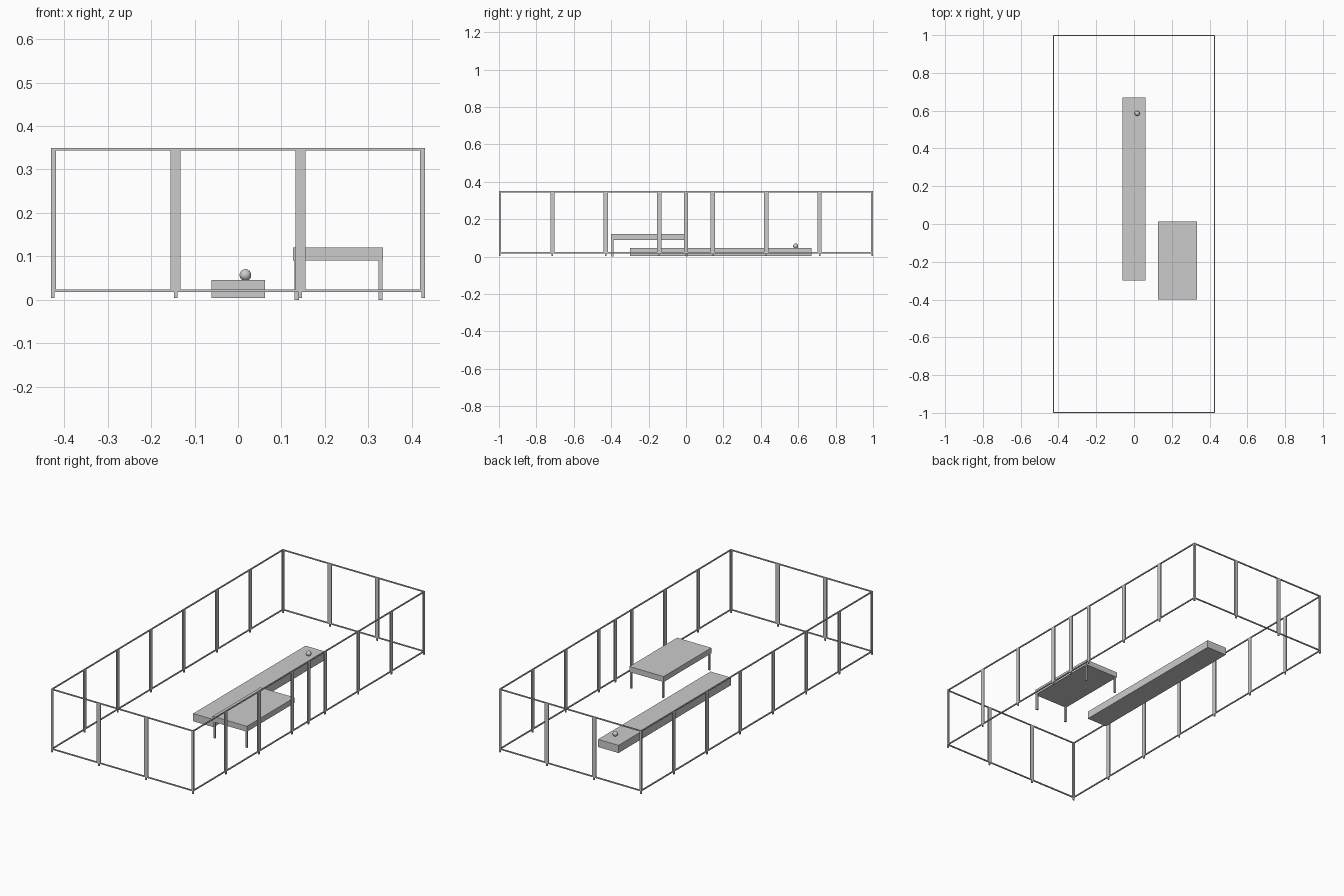
import bpy

if "Cube" in bpy.data.objects:
    bpy.data.objects.remove(bpy.data.objects["Cube"])

grey = bpy.data.materials.new("plain grey")
grey.use_nodes = True
grey.diffuse_color = (0.6, 0.6, 0.6, 1)
grey.node_tree.nodes["Principled BSDF"].inputs["Base Color"].default_value = (0.6, 0.6, 0.6, 1)


def box(name, x, y, z):
    """Box spanning the given (low, high) ranges."""
    spans = (x, y, z)
    bpy.ops.mesh.primitive_cube_add(size=1, location=[sum(s) / 2 for s in spans])
    ob = bpy.context.object
    ob.name = name
    ob.scale = [s[1] - s[0] for s in spans]
    bpy.ops.object.transform_apply(location=False, rotation=False, scale=True)
    ob.data.materials.append(grey)
    return ob


HALF_X, HALF_Y = 0.43, 1.0
TOP, RAIL_Z, FOOT_Z = 0.35, 0.018, 0.004
BAR, THICK, PIN = 0.0115, 0.006, 0.004


def wall_box(name, axis, side, along, z):
    """Thin box on a wall; axis is the direction the wall runs in."""
    edge = HALF_Y if axis == "x" else HALF_X
    depth = sorted((side * edge, side * (edge - THICK)))
    if axis == "x":
        return box(name, along, depth, z)
    return box(name, depth, along, z)


def wall(name, axis, side, joints):
    """Row of framed panels meeting at the joints, with a pin foot at each joint."""
    for a, b in zip(joints, joints[1:]):
        wall_box(name + "_post", axis, side, (a, a + BAR), (RAIL_Z, TOP))
        wall_box(name + "_post", axis, side, (b - BAR, b), (RAIL_Z, TOP))
        for low in (RAIL_Z, TOP - THICK):
            wall_box(name + "_rail", axis, side, (a + BAR, b - BAR), (low, low + THICK))
    for j in joints:
        mid = max(joints[0] + PIN, min(joints[-1] - PIN, j))
        wall_box(name + "_foot", axis, side, (mid - PIN, mid + PIN), (FOOT_Z, RAIL_Z))


# Enclosure: the left wall has a double gate in its middle panel
short = [HALF_X * (2 * i / 3 - 1) for i in range(4)]
long = [HALF_Y * (2 * i / 7 - 1) for i in range(8)]
wall("front_fence", "x", -1, short)
wall("back_fence", "x", 1, short)
wall("right_fence", "y", -1, long)
wall("left_fence", "y", 1, sorted(long + [0.0]))

# Long low platform with a ball on it
box("platform", (-0.061, 0.062), (-0.30, 0.67), (FOOT_Z, 0.046))
bpy.ops.mesh.primitive_uv_sphere_add(segments=24, ring_count=12, radius=0.0135,
                                     location=(0.017, 0.586, 0.057))
ball = bpy.context.object
ball.name = "ball"
ball.data.materials.append(grey)
bpy.ops.object.shade_smooth()

# Table
box("table_top", (0.127, 0.334), (-0.40, 0.012), (0.09, 0.12))
for x in (0.135, 0.328):
    for y in (-0.393, 0.004):
        box("table_leg", (x - 0.005, x + 0.005), (y - 0.005, y + 0.005), (0, 0.09))
